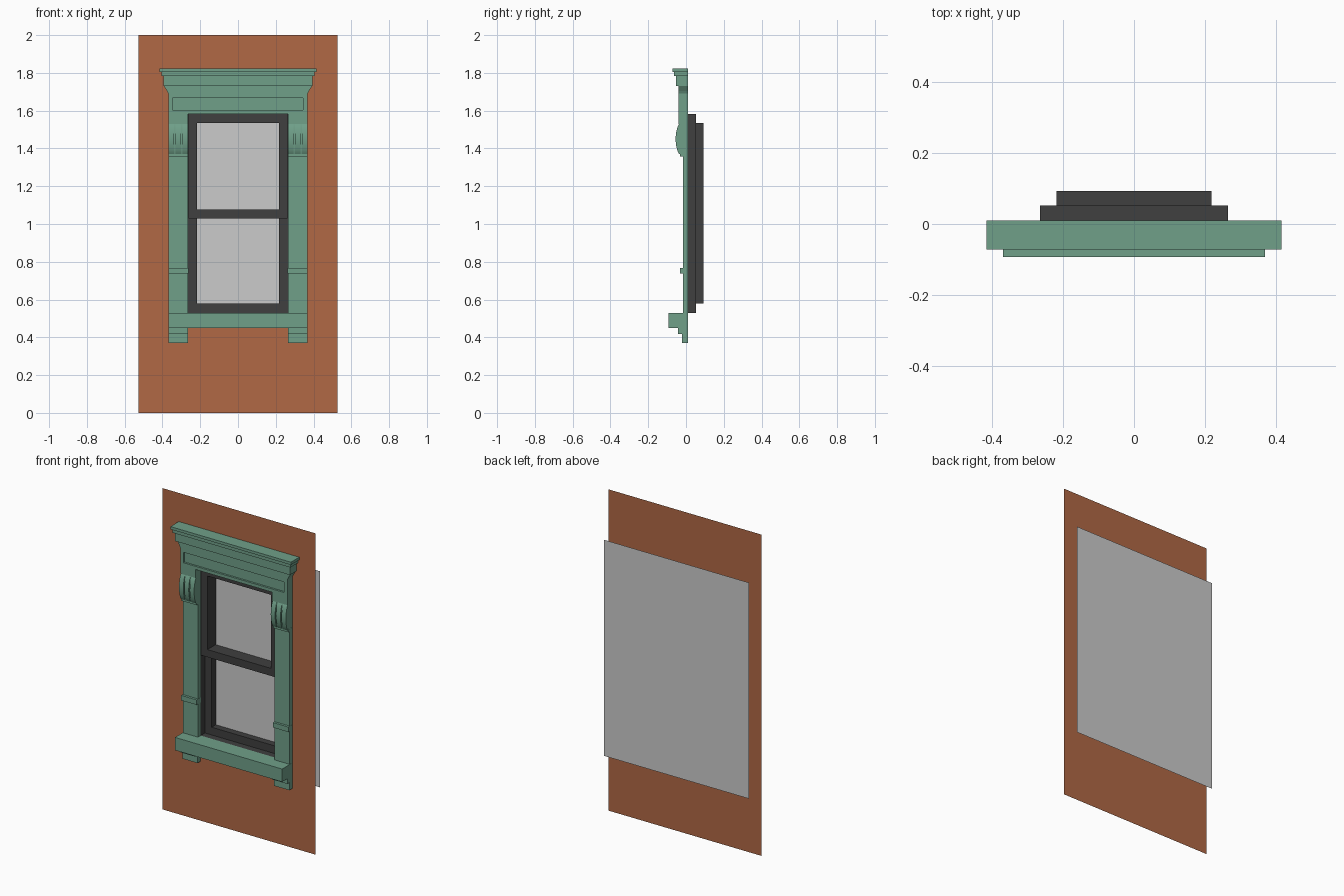
import bpy, bmesh, math
from mathutils import Vector

if "Cube" in bpy.data.objects:
    bpy.data.objects.remove(bpy.data.objects["Cube"])

BACK = 0.01  # y of the wall sheet; all trim ends against it


def material(name, rgb):
    m = bpy.data.materials.new(name)
    m.diffuse_color = (*rgb, 1)
    m.use_nodes = True
    m.node_tree.nodes["Principled BSDF"].inputs["Base Color"].default_value = m.diffuse_color
    return m


GREEN = material("green_paint", (0.16, 0.35, 0.25))
BRICK = material("brick_red", (0.44, 0.14, 0.06))
DARK = material("dark_frame", (0.05, 0.05, 0.05))


def rect(x0, x1, z0, z1):
    return [(x0, z0), (x1, z0), (x1, z1), (x0, z1)]


def slab(name, mat, a, b, *loops, axis="y", mirror=False):
    """Fill outlines (later loops are holes) and extrude from a to b; a == b gives a sheet."""
    bm = bmesh.new()
    edges = []
    for loop in loops:
        vs = [bm.verts.new((p, a, q) if axis == "y" else (a, p, q)) for p, q in loop]
        edges += [bm.edges.new((vs[i - 1], vs[i])) for i in range(len(vs))]
    n = Vector((0, -1, 0)) if axis == "y" else Vector((1, 0, 0))
    faces = [g for g in bmesh.ops.triangle_fill(bm, edges=edges, normal=n, use_beauty=True)["geom"]
             if isinstance(g, bmesh.types.BMFace)]
    if a != b:
        ext = bmesh.ops.extrude_face_region(bm, geom=faces, use_keep_orig=True)["geom"]
        step = Vector((0, b - a, 0)) if axis == "y" else Vector((b - a, 0, 0))
        bmesh.ops.translate(bm, vec=step, verts=[g for g in ext if isinstance(g, bmesh.types.BMVert)])
        bmesh.ops.recalc_face_normals(bm, faces=bm.faces[:])
        # leave the side against the wall open
        hidden = [f for f in bm.faces if all(abs(v.co.y - BACK) < 1e-5 for v in f.verts)]
        bmesh.ops.delete(bm, geom=hidden, context="FACES")
    me = bpy.data.meshes.new(name)
    bm.to_mesh(me)
    bm.free()
    if mat:
        me.materials.append(mat)
    ob = bpy.data.objects.new(name, me)
    bpy.context.collection.objects.link(ob)
    if mirror:
        ob.modifiers.new("mirror", "MIRROR")
    return ob


def reveal(name, mat, x, z0, z1, y0, y1):
    """Four thin inward-facing sides of an opening."""
    bm = bmesh.new()
    f, k = [[bm.verts.new((p, y, q)) for p, q in rect(-x, x, z0, z1)] for y in (y0, y1)]
    for i in range(4):
        bm.faces.new((f[i - 1], f[i], k[i], k[i - 1]))
    me = bpy.data.meshes.new(name)
    bm.to_mesh(me)
    bm.free()
    me.materials.append(mat)
    bpy.context.collection.objects.link(bpy.data.objects.new(name, me))


# Wall with window opening, and the pane sheet behind
opening = rect(-0.264, 0.264, 0.53, 1.583)
slab("wall", BRICK, BACK, BACK, rect(-0.527, 0.527, 0, 2), opening)
slab("window_pane", None, 0.093, 0.093, rect(-0.5, 0.5, 0.38, 1.725))

# Window frame: stepped recess, upper sash set forward of the lower one
reveal("frame_outer_reveal", DARK, 0.264, 0.53, 1.583, BACK, 0.052)
slab("lower_sash", DARK, 0.052, 0.052, opening, rect(-0.218, 0.218, 0.578, 1.535))
reveal("frame_inner_reveal", DARK, 0.218, 0.578, 1.535, 0.052, 0.093)
slab("upper_sash", DARK, 0.011, 0.052, rect(-0.263, 0.263, 1.03, 1.582),
     rect(-0.218, 0.218, 1.077, 1.535))
slab("meeting_rail", DARK, 0.052, 0.092, rect(-0.218, 0.218, 1.03, 1.077))

# Pilasters with small bands, sill and feet
slab("pilaster", GREEN, -0.017, BACK, rect(0.264, 0.368, 0.53, 1.36), mirror=True)
slab("pilaster_band", GREEN, -0.032, BACK, rect(0.263, 0.369, 0.737, 0.768), mirror=True)
slab("sill", GREEN, -0.093, BACK, rect(-0.369, 0.369, 0.45, 0.53))
slab("sill_foot", GREEN, -0.021, BACK, rect(0.264, 0.368, 0.37, 0.42), mirror=True)
slab("sill_foot_cap", GREEN, -0.042, BACK, rect(0.264, 0.369, 0.418, 0.45), mirror=True)

# Brackets: a core, a bottom step and three curved ribs each
slab("bracket_base", GREEN, -0.031, BACK, rect(0.264, 0.369, 1.357, 1.375), mirror=True)


def bulge(depth):
    curve = [(-0.036 - depth * abs(math.sin(math.pi * i / 14)) ** 0.7, 1.37 + 0.16 * i / 14)
             for i in range(15)]
    return [(BACK, 1.37)] + curve + [(BACK, 1.53)]


slab("bracket_core", GREEN, 0.266, 0.366, bulge(0.010), axis="x", mirror=True)
for i in range(3):
    x = 0.264 + i * 0.037
    slab(f"bracket_rib_{i + 1}", GREEN, x, x + 0.030, bulge(0.019), axis="x", mirror=True)

# Lintel with flared top corners and a sunken panel
right = [(0.264, 1.583), (0.264, 1.53), (0.369, 1.53), (0.369, 1.69), (0.376, 1.705), (0.392, 1.73)]
outline = right + [(-x, z) for x, z in reversed(right)]
panel = rect(-0.348, 0.345, 1.603, 1.668)
slab("lintel", GREEN, -0.041, BACK, outline, panel)
slab("lintel_panel", GREEN, -0.029, -0.029, panel)

# Stepped cornice
for name, x, y, z0, z1 in [("cornice_lower", 0.395, -0.054, 1.73, 1.783),
                           ("cornice_middle", 0.405, -0.064, 1.783, 1.805),
                           ("cornice_top", 0.415, -0.072, 1.805, 1.822)]:
    slab(name, GREEN, y, BACK, rect(-x, x, z0, z1))

# Smooth the curved ribs, keeping sharp edges
for ob in bpy.data.objects:
    ob.select_set(ob.name.startswith(("bracket_rib", "bracket_core")))
    if ob.select_get():
        bpy.context.view_layer.objects.active = ob
bpy.ops.object.shade_smooth_by_angle(angle=math.radians(35))
